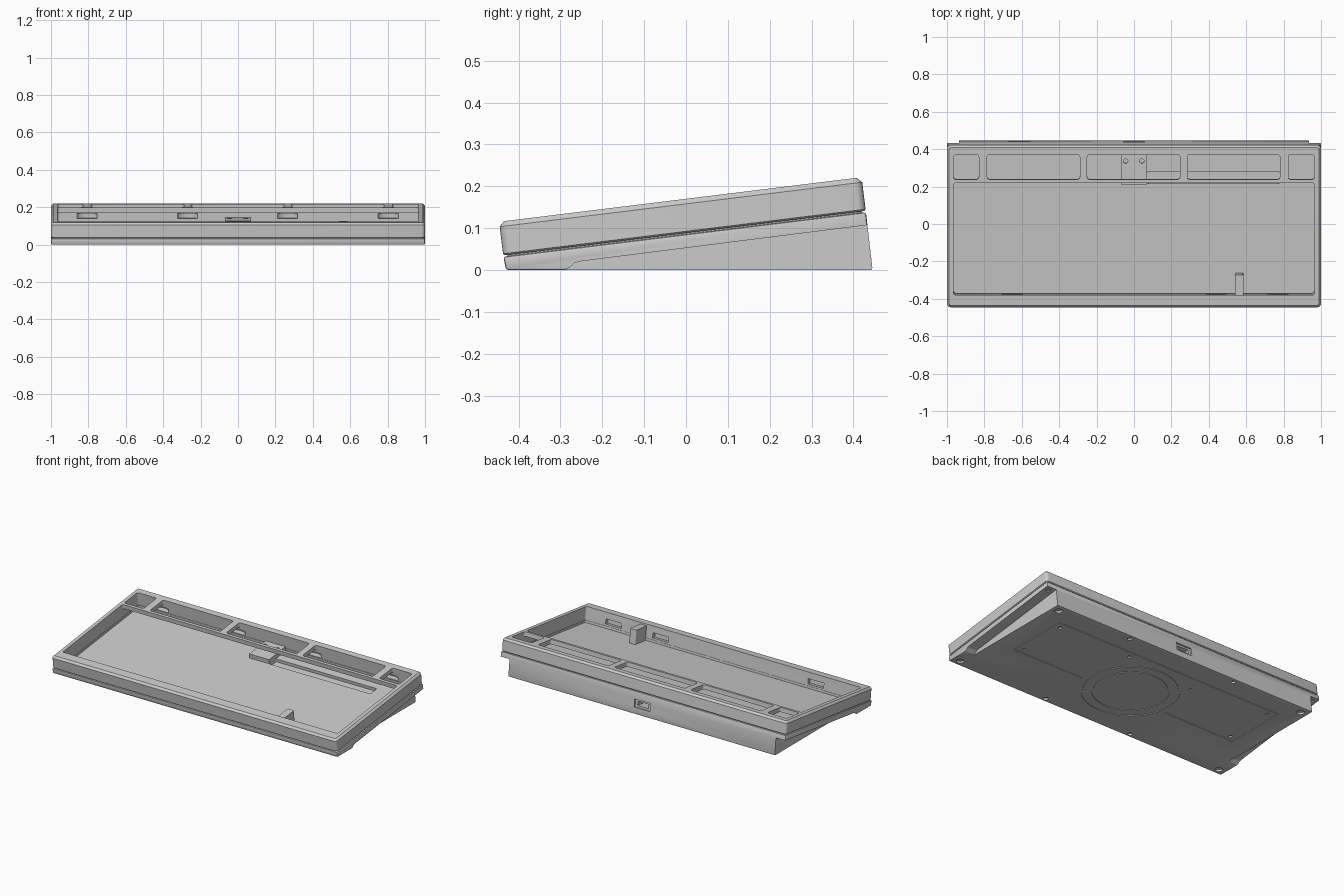
import bpy, bmesh, math
from mathutils import Matrix, Vector

if "Cube" in bpy.data.objects:
    bpy.data.objects.remove(bpy.data.objects["Cube"])

# Tilted case frame: u runs up the slope, w is normal to the rim, rim plane at w = 0
TILT = math.radians(7)
FRAME = Matrix.Translation((0, -0.01, 0.169)) @ Matrix.Rotation(TILT, 4, 'X')
WORLD = Matrix.Identity(4)


def yz(u, w):
    p = FRAME @ Vector((0, u, w))
    return (p.y, p.z)


def finish(bm, name, m):
    bm.transform(m)
    bmesh.ops.recalc_face_normals(bm, faces=bm.faces)
    me = bpy.data.meshes.new(name)
    bm.to_mesh(me)
    bm.free()
    ob = bpy.data.objects.new(name, me)
    bpy.context.collection.objects.link(ob)
    return ob


def box(name, x, y, z, r=0.0, chamfer=(0, 0), m=FRAME):
    """Box from ranges, rounded upright corners, chamfered (bottom, top) edges."""
    bm = bmesh.new()
    bmesh.ops.create_cube(bm, size=1)
    for v in bm.verts:
        v.co = [(a[0] + a[1]) / 2 + c * (a[1] - a[0]) for a, c in zip((x, y, z), v.co)]
    if r:
        up = [e for e in bm.edges if abs(e.verts[0].co.z - e.verts[1].co.z) > 1e-6]
        bmesh.ops.bevel(bm, geom=up, offset=r, segments=4, profile=0.5, affect='EDGES')
    for level, c in zip(z, chamfer):
        if c:
            rim = [e for e in bm.edges if all(abs(v.co.z - level) < 1e-6 for v in e.verts)]
            bmesh.ops.bevel(bm, geom=rim, offset=c, segments=1, affect='EDGES')
    return finish(bm, name, m)


def cyl(name, x, y, z0, z1, r, ry=None, m=FRAME, n=24):
    bm = bmesh.new()
    bmesh.ops.create_cone(bm, cap_ends=True, segments=n, radius1=r, radius2=r, depth=z1 - z0)
    for v in bm.verts:
        v.co = (v.co.x + x, v.co.y * ((ry or r) / r) + y, v.co.z + (z0 + z1) / 2)
    return finish(bm, name, m)


def extrude(name, profile, x0, x1, bevel=0.0):
    """Side profile (y, z) extruded across x."""
    bm = bmesh.new()
    f = bm.faces.new([bm.verts.new((x0, y, z)) for y, z in profile])
    g = bmesh.ops.extrude_face_region(bm, geom=[f])
    for v in g['geom']:
        if isinstance(v, bmesh.types.BMVert):
            v.co.x = x1
    bmesh.ops.recalc_face_normals(bm, faces=bm.faces)
    if bevel:
        sharp = [e for e in bm.edges if e.calc_face_angle(0) > math.radians(60)]
        bmesh.ops.bevel(bm, geom=sharp, offset=bevel, segments=2, profile=0.5, affect='EDGES')
    return finish(bm, name, WORLD)


def cut(ob, *cutters, op='DIFFERENCE'):
    for c in cutters:
        c.hide_render = True
        mod = ob.modifiers.new('cut', 'BOOLEAN')
        mod.operation, mod.solver, mod.object = op, 'EXACT', c
    dg = bpy.context.evaluated_depsgraph_get()
    me = bpy.data.meshes.new_from_object(ob.evaluated_get(dg))
    ob.modifiers.clear()
    ob.data = me
    for c in cutters:
        bpy.data.objects.remove(c)


BX, BU0, BU1 = 1.0, -0.44, 0.433
SPLIT, FLOOR = -0.081, -0.098

# Upper frame: hollow from below, main key opening and five top-row windows
top = box('upper_frame', (-BX, BX), (BU0, BU1), (SPLIT, 0), 0.02, (0.004, 0.012))
windows = [(-0.965, -0.83), (-0.785, -0.29), (-0.25, 0.245), (0.285, 0.78), (0.825, 0.965)]
cut(top,
    box('cavity', (-0.965, 0.965), (-0.373, 0.383), (-0.2, -0.028), 0.012),
    box('opening', (-0.9649, 0.9649), (-0.3729, 0.232), (-0.05, 0.05), 0.012),
    *[box('window', w, (0.25, 0.3829), (-0.05, 0.05), 0.012) for w in windows])

# Mounting pockets: half round in the rear wall, rectangular in the front wall
cut(top,
    *[cyl('pocket', x, 0.38, -0.078, -0.05, 0.055, 0.036) for x in (-0.807, -0.27, 0.265, 0.803)],
    *[box('pocket', (x - 0.055, x + 0.055), (-0.395, -0.36), (-0.072, -0.04))
      for x in (-0.65, 0.44, 0.77)])

# Lower case: wedge profile, then side undercuts leaving a narrower rear foot
profile = [yz(BU0, SPLIT - 0.003), yz(BU1, SPLIT - 0.003), (0.446, 0.0), (-0.43, 0.0)]
base = extrude('lower_case', profile, -BX, BX, 0.006)
under = [(-0.29, -0.02), (-0.29, 0.0), (-0.278, 0.006), (-0.268, 0.016), (-0.255, 0.0205),
         yz(0.46, -0.115), (0.52, -0.02)]
cut(base,
    extrude('undercut', under, 0.935, 1.1),
    extrude('undercut', under, -1.1, -0.935),
    box('tray', (-0.965, 0.965), (-0.373, 0.383), (FLOOR, 0), 0.012),
    box('cable_channel', (0.07, 0.78), (0.215, 0.28), (FLOOR - 0.02, 0), 0.01))

# Rear cable port with stepped surround
cut(base,
    box('port_surround', (-0.055, 0.055), (0.423, 0.46), (-0.182, -0.132)),
    box('port', (-0.038, 0.038), (0.35, 0.46), (-0.17, -0.144)))

# Underside: fastener holes, panel seam and plain ring groove
holes = [(sx * x, y) for sx in (-1, 1) for x, y in ((0.38, 0.415), (0.31, -0.405))]
corners = [(sx * x, y) for sx in (-1, 1) for x, y in ((0.89, 0.40), (0.95, -0.39))]
small = [(sx * 0.76, y) for sx in (-1, 1) for y in (-0.06, 0.26)] + [(0.25, 0.26), (-0.25, 0.2)]
d = 0.006
cut(base,
    *[cyl('hole', x, y, -0.02, 0.012, 0.014, m=WORLD) for x, y in holes],
    *[cyl('hole', x, y, -0.02, 0.012, 0.022, m=WORLD) for x, y in corners],
    *[cyl('hole', x, y, -0.02, 0.008, 0.012, m=WORLD) for x, y in small],
    *[cyl('hole', x, 0.40, -0.13, -0.108, 0.014) for x in (-0.968, 0.968)])
for sx in (-1, 1):
    cut(base, box('seam', sorted((sx * 0.8, sx * (0.8 + d))), (-0.09, 0.3), (-0.02, 0.004), m=WORLD))
    cut(base, box('seam', sorted((sx * 0.3, sx * (0.8 + d))), (-0.09 - d, -0.09), (-0.02, 0.004), m=WORLD))
cut(base, box('seam', (-0.8 - d, 0.8 + d), (0.3, 0.3 + d), (-0.02, 0.004), m=WORLD))
for r in (0.22, 0.28):
    ring = cyl('ring', 0, -0.03, -0.02, 0.004, r, m=WORLD, n=64)
    cut(ring, cyl('ring_core', 0, -0.03, -0.03, 0.02, r - 0.01, m=WORLD, n=64))
    cut(base, ring)

# Board cover block inside the tray, with two screw holes
block = box('port_cover_block', (-0.07, 0.07), (0.215, 0.38), (FLOOR - 0.002, -0.07))
cut(block, *[cyl('hole', x, 0.34, -0.085, -0.05, 0.012) for x in (-0.045, 0.042)])

# Support post on the front inner wall
post = box('front_post', (0.54, 0.585), (-0.376, -0.265), (FLOOR - 0.002, -0.01), 0.008)

# Thin recessed gasket filling the seam between the two halves
gasket = box('seam_gasket', (-0.99, 0.99), (BU0 + 0.01, BU1 - 0.01), (SPLIT - 0.006, SPLIT + 0.003), 0.015)
cut(gasket, box('inside', (-0.967, 0.967), (-0.375, 0.385), (-0.2, 0.1), 0.012))

# Smooth rounded corners while keeping edges crisp
for ob in (top, base, block, post):
    bpy.ops.object.select_all(action='DESELECT')
    ob.select_set(True)
    bpy.context.view_layer.objects.active = ob
    bpy.ops.object.shade_smooth_by_angle(angle=math.radians(30))
